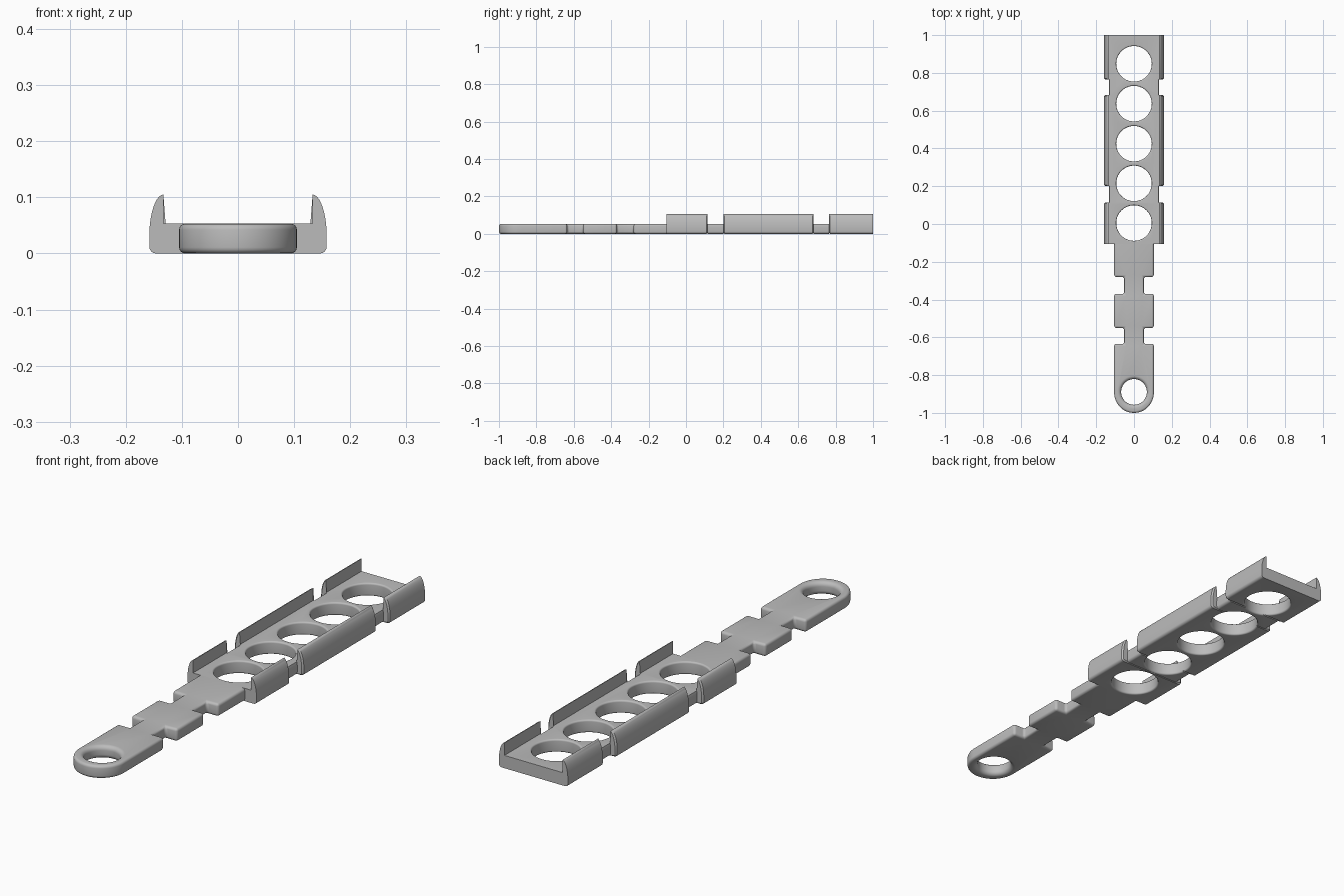
import bpy, bmesh
from math import sin, cos, pi, radians

cube = bpy.data.objects.get("Cube")
if cube:
    bpy.data.objects.remove(cube, do_unlink=True)

GREY = (0.5, 0.5, 0.5, 1)
mat = bpy.data.materials.new("plain grey")
mat.use_nodes = True
mat.diffuse_color = GREY
mat.node_tree.nodes["Principled BSDF"].inputs["Base Color"].default_value = GREY

TOP = 0.053      # plate thickness
INNER = 0.133    # inside face of the side rails
OUTER = 0.158    # outside face of the side rails


def make_object(name, bm):
    bmesh.ops.remove_doubles(bm, verts=bm.verts, dist=0.00005)
    bmesh.ops.recalc_face_normals(bm, faces=bm.faces)
    mesh = bpy.data.meshes.new(name)
    bm.to_mesh(mesh)
    bm.free()
    mesh.materials.append(mat)
    obj = bpy.data.objects.new(name, mesh)
    bpy.context.collection.objects.link(obj)
    return obj


def skin(rings, name, closed=False):
    """Join equal-length rings of points into a solid."""
    bm = bmesh.new()
    loops = [[bm.verts.new(p) for p in ring] for ring in rings]
    n = len(loops[0])
    for a, b in zip(loops, loops[1:]):
        for i in range(n):
            j = (i + 1) % n
            bm.faces.new((a[i], a[j], b[j], b[i]))
    bm.faces.new(loops[0])
    bm.faces.new(loops[-1])
    return make_object(name, bm)


# Tray: one cross-section lofted along y, stepping in at the side notches
R = 0.012
half = [(OUTER - R + R * sin(a), R - R * cos(a)) for a in (i * pi / 8 for i in range(5))]
half += [(INNER + 0.025 * cos(a), 0.035 + 0.07 * sin(a) ** 1.1)
         for a in (i * pi / 20 for i in range(11))]
half.append((INNER, TOP))


def section(y, kind):
    pts = []
    for x, z in half:
        if kind == "rounded":
            x, z = max(x - 0.006, INNER), max(z, 0.006)
        elif kind == "narrow":
            x, z = (x - 0.026, z) if z < TOP - 0.005 else (INNER - 0.004, TOP)
        pts.append((x, z))
    return [(x, y, z) for x, z in pts] + [(-x, y, z) for x, z in reversed(pts)]


rings = [section(-0.105, "wide")]
for start, end in ((0.115, 0.2), (0.683, 0.765)):
    rings += [section(start - 0.006, "wide"), section(start, "rounded"),
              section(start, "narrow"), section(end, "narrow"),
              section(end, "rounded"), section(end + 0.006, "wide")]
rings.append(section(1.0, "wide"))
tray = skin(rings, "tray_and_handle")

# Handle: notched strap with a round end, edges bevelled
W, NECK, EYE_Y = 0.105, 0.052, -0.893
side = [(W, -0.06)]
for hi, lo in ((-0.28, -0.37), (-0.55, -0.635)):
    side += [(W, hi), (NECK, hi), (NECK, lo), (W, lo)]
arc = [(W * cos(a), EYE_Y - 0.107 * sin(a)) for a in (i * pi / 32 for i in range(33))]
outline = side + arc + [(-x, y) for x, y in reversed(side)]
handle = skin([[(x, y, z) for x, y in outline] for z in (0, TOP)], "handle")
bevel = handle.modifiers.new("rounded edges", "BEVEL")
bevel.width = 0.011
bevel.segments = 4
bevel.limit_method = "ANGLE"


def hole_cutter(name, y, radius, flare):
    """Round cutter that widens where it meets both faces of the plate."""
    low = []
    for i in range(7):
        a = i * pi / 12
        low.append((radius + flare * (1 - sin(a)), flare * (1 - cos(a))))
    profile = [(low[0][0], -0.02)] + low
    profile += [(r, TOP - z) for r, z in reversed(low)] + [(low[0][0], TOP + 0.02)]
    # the fillet runs from the wide rim to the straight wall
    return skin([[(r * cos(t), y + r * sin(t), z)
                  for t in (k * pi / 32 for k in range(64))] for r, z in profile], name)


helpers = [handle]
for y in (0.005, 0.215, 0.425, 0.637, 0.848):
    helpers.append(hole_cutter("round_hole_cutter", y, 0.094, 0.007))
helpers.append(hole_cutter("eye_hole_cutter", EYE_Y + 0.004, 0.068, 0.018))

# Join the handle and cut all holes
for helper in helpers:
    helper.hide_render = True
    mod = tray.modifiers.new(helper.name, "BOOLEAN")
    mod.operation = "UNION" if helper is handle else "DIFFERENCE"
    mod.solver = "EXACT"
    mod.object = helper
graph = bpy.context.evaluated_depsgraph_get()
tray.data = bpy.data.meshes.new_from_object(tray.evaluated_get(graph))
tray.modifiers.clear()
for helper in helpers:
    bpy.data.objects.remove(helper, do_unlink=True)

bpy.ops.object.select_all(action="DESELECT")
tray.select_set(True)
bpy.context.view_layer.objects.active = tray
bpy.ops.object.shade_smooth_by_angle(angle=radians(35))
